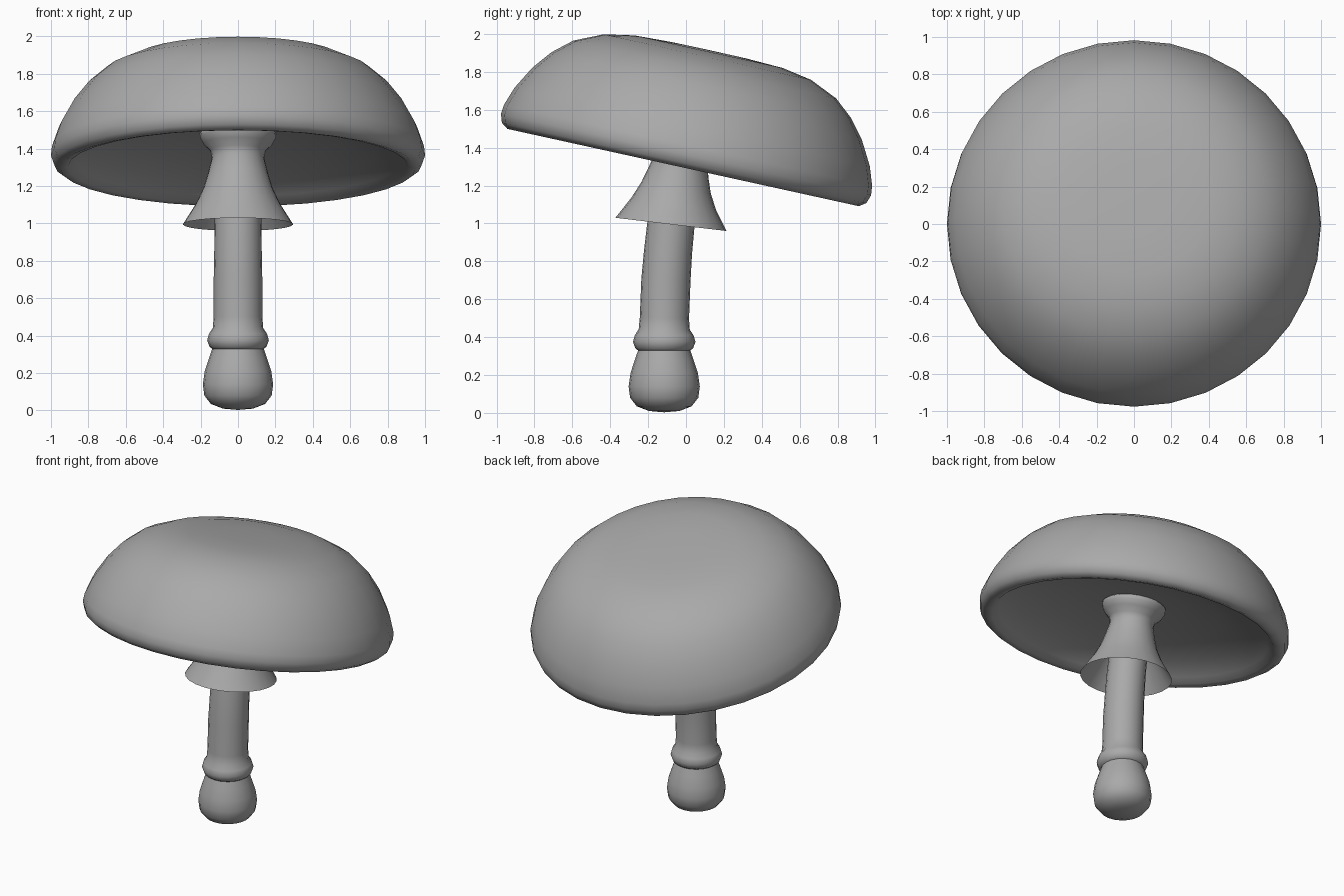
import bpy, bmesh, math
from mathutils import Matrix, Vector

if "Cube" in bpy.data.objects:
    bpy.data.objects.remove(bpy.data.objects["Cube"], do_unlink=True)

grey = bpy.data.materials.new("plain grey")
grey.use_nodes = True
colour = (0.4, 0.4, 0.4, 1)
grey.diffuse_color = colour
grey.node_tree.nodes["Principled BSDF"].inputs["Base Color"].default_value = colour


def lathe(name, profile, sides, place, smooth_angle=60):
    """Loft rings of (radius, height); place(height) gives each ring's matrix."""
    bm = bmesh.new()
    rings = []
    for radius, height in profile:
        m = place(height)
        if radius == 0:
            rings.append([bm.verts.new(m @ Vector((0, 0, 0)))] * sides)
            continue
        angles = [2 * math.pi * i / sides for i in range(sides)]
        rings.append([bm.verts.new(m @ Vector((radius * math.cos(a), radius * math.sin(a), 0)))
                      for a in angles])
    for low, high in zip(rings, rings[1:]):
        for i in range(sides):
            j = (i + 1) % sides
            corners = list(dict.fromkeys((low[i], low[j], high[j], high[i])))
            bm.faces.new(corners)
    bmesh.ops.recalc_face_normals(bm, faces=bm.faces)
    mesh = bpy.data.meshes.new(name)
    bm.to_mesh(mesh)
    bm.free()
    mesh.materials.append(grey)
    obj = bpy.data.objects.new(name, mesh)
    bpy.context.collection.objects.link(obj)
    bpy.ops.object.select_all(action="DESELECT")
    obj.select_set(True)
    bpy.context.view_layer.objects.active = obj
    bpy.ops.object.shade_smooth_by_angle(angle=math.radians(smooth_angle))
    return obj


def along_stem(z):
    """The stem rises straight, then curves gently backward."""
    rise = max(z - 0.4, 0)
    lean = math.atan(0.2 * rise)
    return Matrix.Translation((0, 0.1 * rise ** 2 - 0.115, z)) @ Matrix.Rotation(-lean, 4, "X")


def in_cap(height):
    """The cap is tipped so its front edge is raised."""
    return (Matrix.Translation((0, -0.015, 1.295)) @ Matrix.Rotation(math.radians(-12.4), 4, "X")
            @ Matrix.Translation((0, 0, height)))


# Cap: domed top, rolled rim and hollow underside
cap = [(0, 0.635), (0.2, 0.634), (0.4, 0.626), (0.56, 0.597), (0.71, 0.53), (0.81, 0.445),
       (0.89, 0.345), (0.96, 0.22), (0.995, 0.12), (1.0, 0.07), (0.985, 0.025), (0.95, 0),
       (0.91, 0.008), (0.87, 0.04), (0.75, 0.1), (0.55, 0.155), (0.3, 0.19), (0, 0.2)]
lathe("cap", cap, 32, in_cap)

# Stem: bulb, ring and shaft
stem = [(0, 0.003), (0.08, 0.01), (0.145, 0.035), (0.18, 0.08), (0.188, 0.14), (0.178, 0.21),
        (0.155, 0.28), (0.138, 0.33), (0.152, 0.34), (0.165, 0.375), (0.155, 0.41),
        (0.135, 0.44), (0.13, 0.5), (0.13, 0.7), (0.127, 0.85), (0.125, 1.0), (0.12, 1.3)]
lathe("stem", stem, 20, along_stem)

# Skirt: thin hollow bell that flares again where it meets the cap
skirt = [(0.122, 1.25), (0.17, 1.18), (0.22, 1.1), (0.295, 0.995), (0.225, 1.105), (0.185, 1.19),
         (0.16, 1.27), (0.14, 1.35), (0.148, 1.39), (0.185, 1.425), (0.203, 1.46),
         (0.205, 1.48), (0.17, 1.51), (0, 1.52)]
lathe("skirt", skirt, 24, along_stem)
